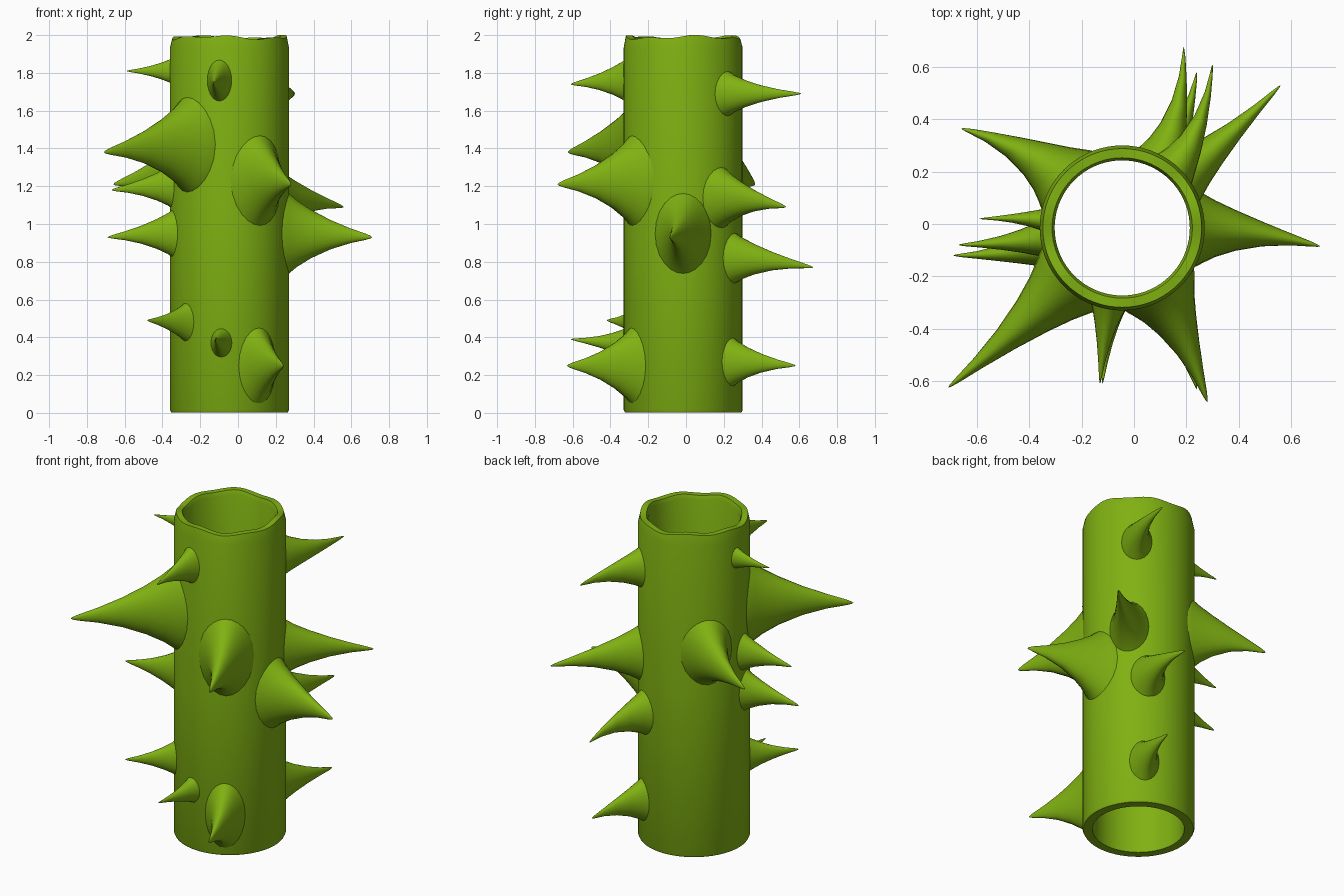
import bpy, bmesh, math
from mathutils import Vector

if "Cube" in bpy.data.objects:
    bpy.data.objects.remove(bpy.data.objects["Cube"])

green = bpy.data.materials.new("cactus green")
green.diffuse_color = (0.215, 0.44, 0.006, 1)
green.use_nodes = True
green.node_tree.nodes["Principled BSDF"].inputs["Base Color"].default_value = green.diffuse_color

CX, CY = -0.045, -0.015          # tube axis
R_OUT, R_IN = 0.315, 0.258


def finish(name, bm):
    bmesh.ops.recalc_face_normals(bm, faces=bm.faces)
    me = bpy.data.meshes.new(name)
    bm.to_mesh(me)
    bm.free()
    ob = bpy.data.objects.new(name, me)
    bpy.context.collection.objects.link(ob)
    me.materials.append(green)
    bpy.ops.object.select_all(action='DESELECT')
    ob.select_set(True)
    bpy.context.view_layer.objects.active = ob
    bpy.ops.object.shade_smooth_by_angle(angle=math.radians(40))
    return ob


def bridge(bm, a, b):
    n = len(a)
    for i in range(n):
        bm.faces.new((a[i], a[(i + 1) % n], b[(i + 1) % n], b[i]))


# Hollow tube with a slightly uneven top rim
def build_tube():
    bm = bmesh.new()
    n = 72
    section = [(R_OUT - 0.006, 0), (R_OUT, 0.012), (R_OUT, 1), (R_OUT, 1.93),
               (R_OUT - 0.012, 1.985), (R_IN + 0.01, 1.985), (R_IN, 1.96),
               (R_IN, 1), (R_IN, 0)]
    rings = []
    for r, z in section:
        ring = []
        for i in range(n):
            a = math.tau * i / n
            wob = 0.007 * math.sin(3 * a + 1) + 0.006 * math.sin(7 * a) if z > 1.95 else 0
            ring.append(bm.verts.new((CX + r * math.cos(a), CY + r * math.sin(a),
                                      0.003 + z + wob)))
        rings.append(ring)
    for k in range(len(rings)):
        bridge(bm, rings[k], rings[(k + 1) % len(rings)])
    finish("hollow_stem", bm)


# Flared thorn: oval rings shrinking along a gently bent path to the tip
TAPER = [(0, 1.1), (.05, 1.03), (.1, .94), (.2, .77), (.36, .56),
         (.57, .34), (.78, .17), (.93, .075), (.985, .03)]


def build_thorn(name, tip, base_deg, z0, half_w, half_h):
    bm = bmesh.new()
    a = math.radians(base_deg)
    out = Vector((math.cos(a), math.sin(a), 0))
    side = Vector((-out.y, out.x, 0))
    tip = Vector(tip)
    p0 = Vector((CX, CY, z0)) + out * 0.265
    p1 = p0 + out * (tip - p0).length * 0.45
    n = 24
    prev = None
    for t, s in TAPER:
        c = p0 * (1 - t) ** 2 + p1 * 2 * t * (1 - t) + tip * t * t
        ring = []
        for i in range(n):
            b = math.tau * i / n
            ring.append(bm.verts.new(c + side * (math.cos(b) * half_w * s)
                                     + Vector((0, 0, math.sin(b) * half_h * s))))
        if prev:
            bridge(bm, prev, ring)
        prev = ring
    end = bm.verts.new(tip)
    for i in range(n):
        bm.faces.new((prev[i], prev[(i + 1) % n], end))
    finish(name, bm)


build_tube()

# tip, base angle, base height, half width, half height
thorns = [
    ((-.59, .02, 1.81), 174, 1.81, .05, .08),
    ((-.13, -.61, 1.74), 260, 1.76, .075, .13),
    ((-.71, -.625, 1.38), 225, 1.42, .15, .26),
    ((-.66, .365, 1.21), 139, 1.27, .14, .22),
    ((-.67, -.08, 1.18), 188, 1.20, .08, .13),
    ((-.69, -.12, .93), 194, .95, .09, .14),
    ((.28, -.68, 1.21), 301, 1.23, .145, .26),
    ((-.48, -.42, .49), 222, .48, .07, .12),
    ((-.12, -.61, .39), 262, .37, .065, .09),
    ((.24, -.63, .25), 300, .25, .115, .225),
    ((.71, -.085, .93), 0, .95, .14, .23),
    ((.56, .53, 1.09), 40, 1.14, .11, .17),
    ((.30, .61, 1.69), 48, 1.69, .09, .13),
    ((.19, .675, .77), 60, .82, .10, .145),
    ((.24, .58, .25), 56, .27, .09, .145),
]
for k, spec in enumerate(thorns):
    build_thorn("thorn_%02d" % (k + 1), *spec)
